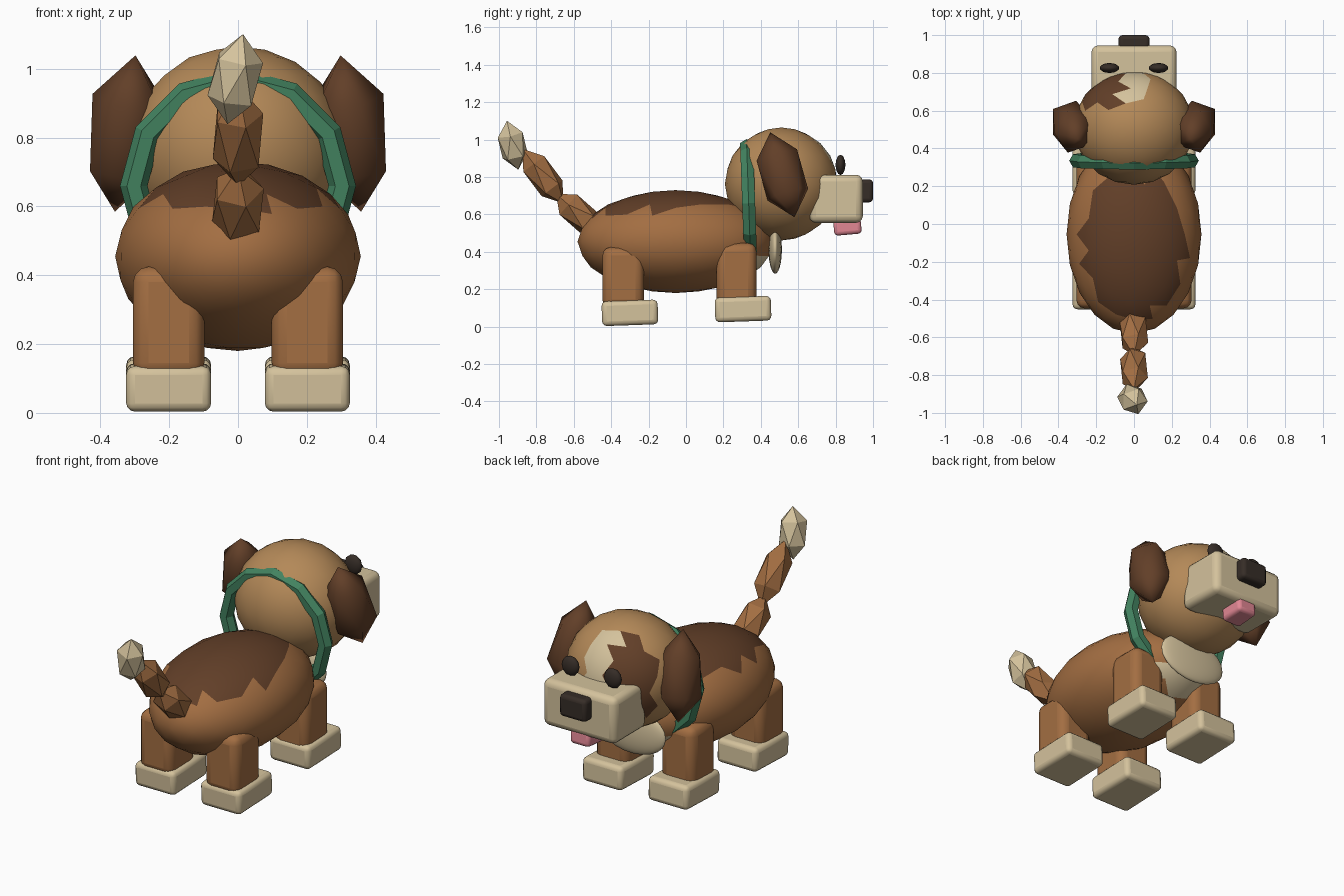
import bpy, math
from mathutils import Vector, Matrix

if "Cube" in bpy.data.objects:
    bpy.data.objects.remove(bpy.data.objects["Cube"])


def mat(name, rgb):
    m = bpy.data.materials.new(name)
    lin = [(c / 255 / 12.92) if c < 11 else ((c / 255 + 0.055) / 1.055) ** 2.4 for c in rgb]
    m.diffuse_color = (*lin, 1)
    m.use_nodes = True
    m.node_tree.nodes["Principled BSDF"].inputs["Base Color"].default_value = m.diffuse_color
    return m


BROWN = mat("brown_fur", (163, 110, 66))
TAN = mat("tan_fur", (180, 137, 88))
DARK = mat("dark_fur", (98, 63, 40))
CREAM = mat("cream_fur", (212, 194, 156))
BLACK = mat("black", (54, 45, 39))
PINK = mat("pink", (226, 135, 148))
GREEN = mat("green", (66, 130, 95))


def finish(name, material, smooth=True):
    o = bpy.context.object
    o.name = name
    o.data.materials.append(material)
    for p in o.data.polygons:
        p.use_smooth = smooth
    return o


def ball(name, loc, radii, material, sub=3, smooth=True, axis=None):
    """Icosphere squashed to radii, its z axis turned along axis."""
    bpy.ops.mesh.primitive_ico_sphere_add(subdivisions=sub, radius=1)
    o = finish(name, material, smooth)
    rot = Matrix.Identity(4)
    if axis:
        rot = Vector((0, 0, 1)).rotation_difference(Vector(axis)).to_matrix().to_4x4()
    o.matrix_world = Matrix.Translation(loc) @ rot @ Matrix.Diagonal((*radii, 1))
    return o


def box(name, lo, hi, material, bevel, tilt=0):
    """Rounded box between two corners."""
    lo, hi = Vector(lo), Vector(hi)
    bpy.ops.mesh.primitive_cube_add(size=1, location=(lo + hi) / 2)
    o = finish(name, material)
    o.data.transform(Matrix.Diagonal((*(hi - lo), 1)))
    o.rotation_euler.x = math.radians(tilt)
    b = o.modifiers.new("round", "BEVEL")
    b.width, b.segments = bevel, 3
    bpy.ops.object.shade_smooth_by_angle()
    return o


def paint(o, extra, rule):
    """Give faces another material, chosen from the unit-sphere position."""
    for m in extra:
        o.data.materials.append(m)
    for p in o.data.polygons:
        p.material_index = rule(*p.center)


# body with dark saddle and cream chest
body = ball("body", (0, -0.055, 0.455), (0.357, 0.525, 0.275), BROWN)
paint(body, [DARK, CREAM], lambda x, y, z:
      1 if z > 0.65 + 0.15 * y else 2 if y > 0.72 and z < -0.25 else 0)

# head with cream blaze and dark patch over one eye
head = ball("head", (0, 0.51, 0.763), (0.318, 0.302, 0.302), TAN)


def face_marks(x, y, z):
    if abs(x) < 0.2 and y > 0.42 and z > 0:
        return 2
    if -0.82 < x < 0 and y > 0.32 and -0.4 < z < 0.9:
        return 1
    return 0


paint(head, [DARK, CREAM], face_marks)

# face
box("snout", (-0.225, 0.66, 0.555), (0.225, 0.945, 0.812), CREAM, 0.035)
box("nose", (-0.082, 0.90, 0.665), (0.082, 1.0, 0.787), BLACK, 0.02)
box("tongue", (-0.06, 0.79, 0.492), (0.06, 0.937, 0.575), PINK, 0.02, 5)
ball("chest_tuft", (0, 0.477, 0.413), (0.21, 0.036, 0.13), CREAM)

# collar
bpy.ops.mesh.primitive_torus_add(location=(0, 0.335, 0.66), rotation=(math.radians(92), 0, 0),
                                 major_radius=0.303, minor_radius=0.04,
                                 major_segments=12, minor_segments=6)
finish("collar", GREEN, False)

# paired parts
for side, s in (("left", -1), ("right", 1)):
    ball(side + "_eye", (s * 0.13, 0.826, 0.865), (0.052, 0.027, 0.055), BLACK, 2)
    ear = ball(side + "_ear", (s * 0.328, 0.515, 0.812), (s * 0.122, 0.132, 0.238), DARK, 1,
               axis=(-s * 0.06, -0.13, 0.455))
    if s < 0:
        ear.data.flip_normals()
    for end, y0, y1, top, f0, f1, fz in (("rear", -0.447, -0.225, 0.425, -0.45, -0.15, 0.008),
                                         ("front", 0.163, 0.377, 0.447, 0.155, 0.455, 0.028)):
        xs = sorted((s * 0.098, s * 0.305))
        box(f"{side}_{end}_leg", (xs[0], y0, 0.1), (xs[1], y1, top), BROWN, 0.045)
        xs = sorted((s * 0.078, s * 0.325))
        box(f"{side}_{end}_paw", (xs[0], f0, fz), (xs[1], f1, fz + 0.132), CREAM, 0.025, 2)

# faceted tail
for name, loc, rad, length, axis, m in (
        ("tail_base", (0, -0.575, 0.605), 0.084, 0.16, (0, -0.75, 0.66), BROWN),
        ("tail_middle", (0, -0.765, 0.805), 0.082, 0.182, (0, -0.6, 0.8), BROWN),
        ("tail_tip", (-0.008, -0.927, 0.97), 0.08, 0.136, (0.045, -0.06, 0.26), CREAM)):
    ball(name, loc, (rad, rad, length), m, 1, False, axis)
